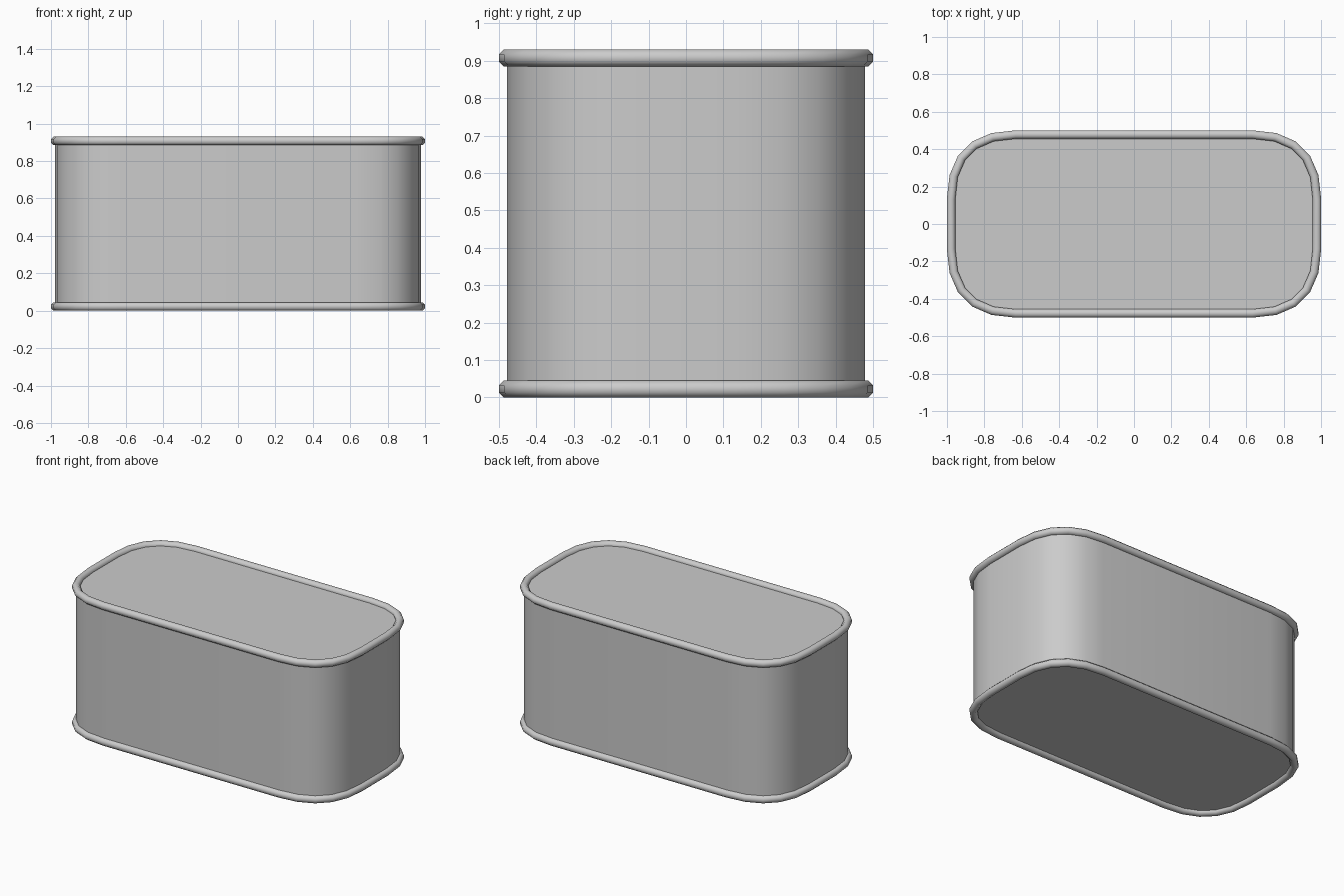
import bpy, bmesh, math
from mathutils import Vector

cube = bpy.data.objects.get("Cube")
if cube:
    bpy.data.objects.remove(cube, do_unlink=True)

HALF_X, HALF_Y = 0.978, 0.478     # wall outline half sizes
CORNER, HANDLE, STEPS = 0.345, 0.66, 5
RIM_R, HEIGHT = 0.0225, 0.93

steel = bpy.data.materials.new("plain steel grey")
steel.use_nodes = True
colour = (0.6, 0.6, 0.6, 1)
steel.diffuse_color = colour
steel.node_tree.nodes["Principled BSDF"].inputs["Base Color"].default_value = colour


def outline():
    """Rounded rectangle, counter-clockwise, with soft curved corners."""
    corner = []
    for i in range(STEPS + 1):
        t = i / STEPS
        s = 1 - t
        u = s**3 + 3 * s * s * t + 3 * s * t * t * HANDLE
        v = 3 * s * s * t * HANDLE + 3 * s * t * t + t**3
        corner.append((HALF_X - CORNER + CORNER * u, HALF_Y - CORNER + CORNER * v))
    back = corner + [(-x, y) for x, y in reversed(corner)]
    return [Vector(p) for p in back + [(-x, -y) for x, y in back]]


def finish(bm, name):
    bmesh.ops.recalc_face_normals(bm, faces=bm.faces)
    mesh = bpy.data.meshes.new(name)
    bm.to_mesh(mesh)
    bm.free()
    mesh.materials.append(steel)
    obj = bpy.data.objects.new(name, mesh)
    bpy.context.collection.objects.link(obj)
    bpy.ops.object.select_all(action='DESELECT')
    obj.select_set(True)
    bpy.context.view_layer.objects.active = obj
    bpy.ops.object.shade_smooth_by_angle(angle=math.radians(60))


path = outline()

# Wall with recessed lid and base
bm = bmesh.new()
base = bm.faces.new([bm.verts.new((p.x, p.y, RIM_R)) for p in path])
wall = bmesh.ops.extrude_face_region(bm, geom=[base], use_keep_orig=True)
top = [g for g in wall["geom"] if isinstance(g, bmesh.types.BMVert)]
bmesh.ops.translate(bm, verts=top, vec=(0, 0, HEIGHT - 2 * RIM_R))
finish(bm, "tin_body")


# Rolled rims: an eight-sided tube swept along the outline
def rim(name, z):
    bm = bmesh.new()
    sides, n = 8, len(path)
    radius = RIM_R / math.cos(math.pi / sides)
    rings = []
    for i, p in enumerate(path):
        d1 = (p - path[i - 1]).normalized()
        d2 = (path[(i + 1) % n] - p).normalized()
        along = (d1 + d2).normalized()
        out = Vector((along.y, -along.x)) / along.dot(d1)
        ring = []
        for k in range(sides):
            a = (k + 0.5) * math.tau / sides
            q = p + out * radius * math.cos(a)
            ring.append(bm.verts.new((q.x, q.y, z + radius * math.sin(a))))
        rings.append(ring)
    for i in range(n):
        a, b = rings[i - 1], rings[i]
        for k in range(sides):
            bm.faces.new((a[k - 1], a[k], b[k], b[k - 1]))
    finish(bm, name)


rim("bottom_rim", RIM_R)
rim("top_rim", HEIGHT - RIM_R)
